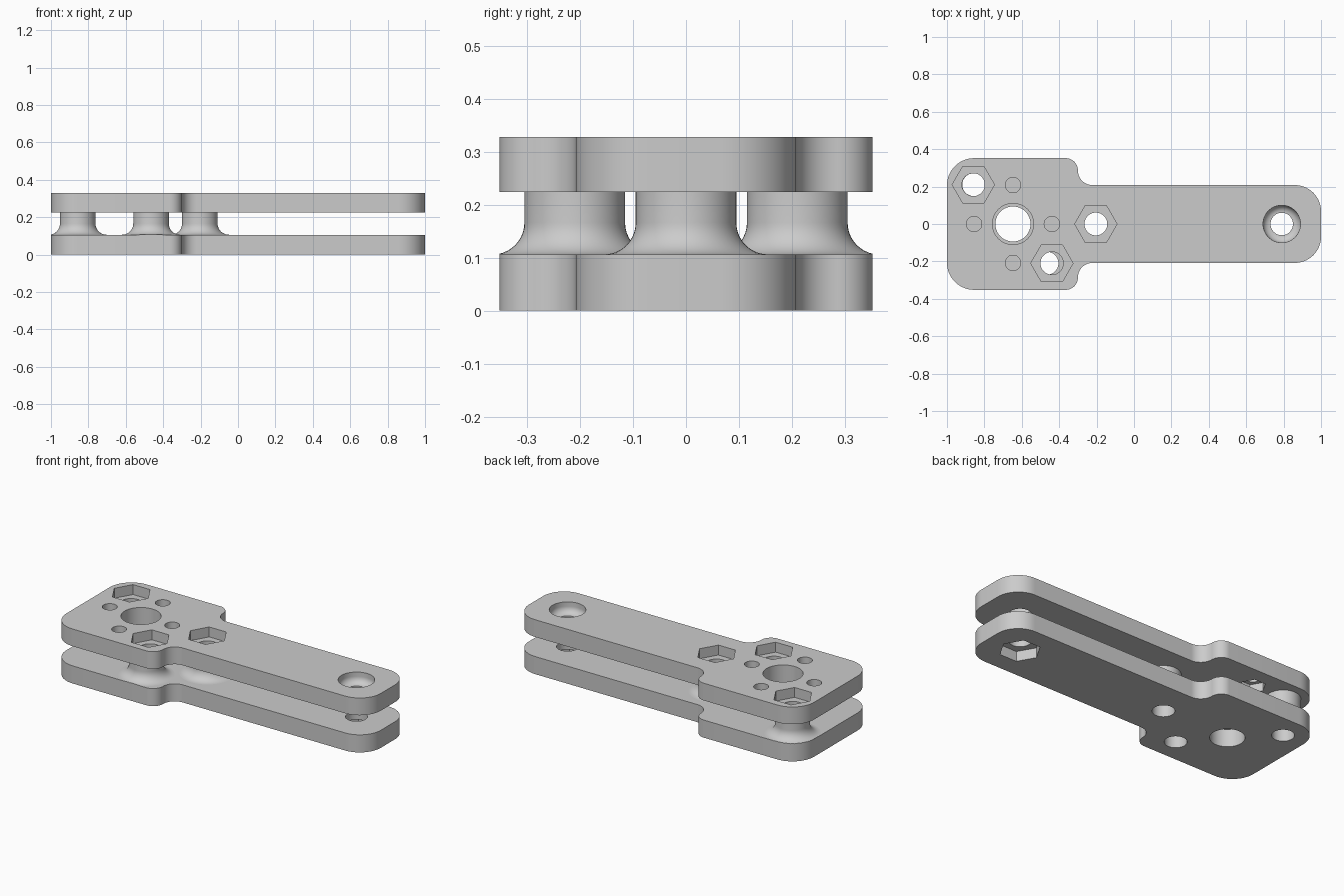
import bpy, bmesh, math
from mathutils import Vector

if "Cube" in bpy.data.objects:
    bpy.data.objects.remove(bpy.data.objects["Cube"])

LOW_TOP, UP_BOT, UP_TOP = 0.106, 0.224, 0.328
HOLE_R, HEX_R, POCKET = 0.061, 0.113, 0.06

grey = bpy.data.materials.new("plain_grey")
grey.diffuse_color = (0.6, 0.6, 0.6, 1)
grey.use_nodes = True
grey.node_tree.nodes["Principled BSDF"].inputs["Base Color"].default_value = grey.diffuse_color


def make_object(name, bm):
    bmesh.ops.recalc_face_normals(bm, faces=bm.faces)
    mesh = bpy.data.meshes.new(name)
    bm.to_mesh(mesh)
    bm.free()
    mesh.materials.append(grey)
    obj = bpy.data.objects.new(name, mesh)
    bpy.context.collection.objects.link(obj)
    return obj


def stack(name, rings):
    """Closed solid skinned through rings of equal point count."""
    bm = bmesh.new()
    loops = [[bm.verts.new(p) for p in ring] for ring in rings]
    n = len(loops[0])
    for a, b in zip(loops, loops[1:]):
        for i in range(n):
            j = (i + 1) % n
            bm.faces.new((a[i], a[j], b[j], b[i]))
    bm.faces.new(loops[0][::-1])
    bm.faces.new(loops[-1])
    return make_object(name, bm)


def lathe(name, x, y, profile, sides=48):
    """Solid of revolution about a vertical axis from (radius, z) points."""
    turn = [2 * math.pi * i / sides for i in range(sides)]
    return stack(name, [[(x + r * math.cos(t), y + r * math.sin(t), z) for t in turn]
                        for r, z in profile])


def rounded(corners, steps=14):
    """Outline with every (x, y, radius) corner rounded."""
    pts = []
    for i, (x, y, r) in enumerate(corners):
        c = Vector((x, y))
        u = (Vector(corners[i - 1][:2]) - c).normalized()
        v = (Vector(corners[(i + 1) % len(corners)][:2]) - c).normalized()
        for k in range(steps + 1):
            t = math.pi / 2 * k / steps
            pts.append(c + r * (u * (1 - math.sin(t)) + v * (1 - math.cos(t))))
    return pts


def plate(name, z0, z1, scale=1.0):
    return stack(name, [[(p.x * scale, p.y * scale, z) for p in outline] for z in (z0, z1)])


def boolean(obj, cutter, operation='DIFFERENCE'):
    """Apply one boolean and discard its cutter."""
    mod = obj.modifiers.new("cut", 'BOOLEAN')
    mod.operation, mod.solver, mod.object = operation, 'EXACT', cutter
    cutter.hide_render = True
    bpy.context.view_layer.objects.active = obj
    bpy.ops.object.modifier_apply(modifier=mod.name)
    bpy.data.objects.remove(cutter)


def drill(obj, x, y, r, z0=-0.2, z1=0.6, sides=48):
    boolean(obj, lathe("cutter", x, y, [(r, z0), (r, z1)], sides))


# Paddle outline: wide mounting head, narrow arm, rounded corners
half = [(1.0, 0.208, 0.14), (-0.3, 0.208, 0.078), (-0.3, 0.352, 0.065), (-1.0, 0.352, 0.145)]
outline = rounded(half + [(x, -y, r) for x, y, r in reversed(half)])

HUB = (-0.647, 0.0)
ARM = (0.79, 0.0)
# Screw positions: upper x, lower x, y
screws = [(-0.859, -0.857, 0.21), (-0.439, -0.465, -0.21), (-0.204, -0.204, 0.0)]

# Lower plate with hub hole, screw holes and a hex pocket beneath the arm hole
lower = plate("lower_plate", 0, LOW_TOP)
drill(lower, *HUB, 0.094)
drill(lower, *ARM, 0.06)
drill(lower, *ARM, HEX_R, -0.1, POCKET, 6)
for _, x, y in screws:
    drill(lower, x, y, HOLE_R)

# Upper plate with hub hole and hex pockets over the screws
upper = plate("upper_plate", UP_BOT, UP_TOP)
drill(upper, *HUB, 0.11)
for x, _, y in screws:
    drill(upper, x, y, HOLE_R)
    drill(upper, x, y, HEX_R, UP_TOP - POCKET, 0.5, 6)

# Four small holes around the hub with nut pockets on the underside
for dx, dy in ((1, 0), (-1, 0), (0, 1), (0, -1)):
    x, y = HUB[0] + dx * 0.208, HUB[1] + dy * 0.208
    drill(upper, x, y, 0.041)
    drill(upper, x, y, 0.072, 0.1, UP_BOT + 0.05, 6)

# Round-bottomed screw seat in the arm end
arc = [math.pi / 2 * k / 10 for k in range(11)]
seat = [(0.06, 0.1)] + [(0.06 + 0.04 * math.sin(t), 0.302 - 0.04 * math.cos(t)) for t in arc]
boolean(upper, lathe("cutter", *ARM, seat + [(0.1, 0.5)]))

# Flared spacer posts, trimmed to the plate outline
parts = [lower, upper]
flare = [(0.155 - 0.06 * math.sin(t), LOW_TOP + 0.06 * (1 - math.cos(t))) for t in arc]
for i, (_, x, y) in enumerate(screws):
    post = lathe(f"spacer_post_{i + 1}", x, y, [(0.155, 0.095)] + flare + [(0.095, UP_BOT)])
    boolean(post, plate("cutter", -0.1, 0.5, 0.9995), 'INTERSECT')
    drill(post, x, y, HOLE_R)
    parts.append(post)

# Smooth curved walls, keep crisp rims
for obj in parts:
    bpy.ops.object.select_all(action='DESELECT')
    obj.select_set(True)
    bpy.context.view_layer.objects.active = obj
    bpy.ops.object.shade_smooth_by_angle(angle=math.radians(30))
